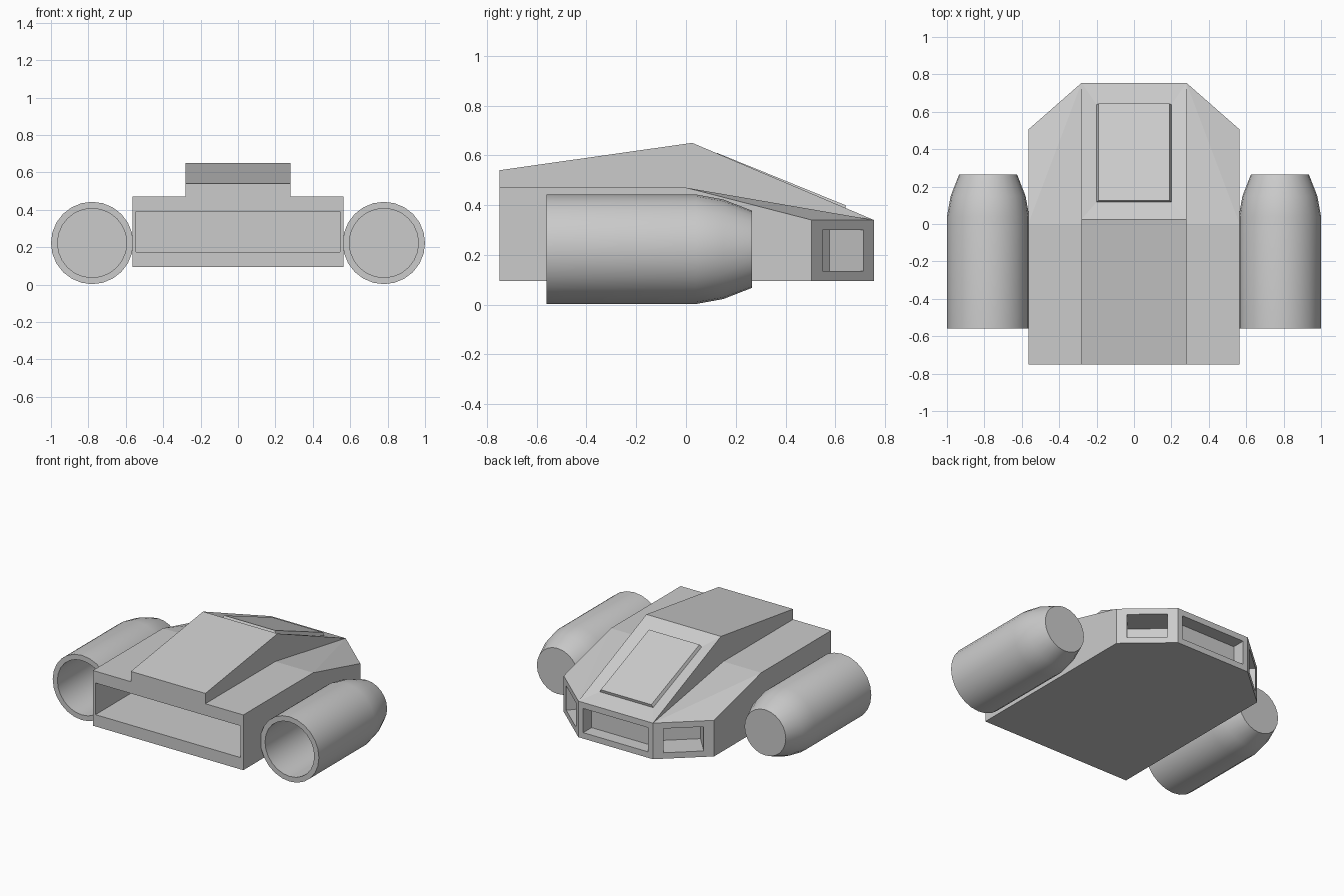
import bpy, bmesh, math
from mathutils import Vector

if "Cube" in bpy.data.objects:
    bpy.data.objects.remove(bpy.data.objects["Cube"])


def make_object(name, bm):
    mesh = bpy.data.meshes.new(name)
    bm.to_mesh(mesh)
    bm.free()
    obj = bpy.data.objects.new(name, mesh)
    bpy.context.collection.objects.link(obj)
    return obj


def pocket(bm, face, u, v, depth):
    """Sink a scaled opening (u across, v in height) into an upright face."""
    lo = Vector([min(p.co[i] for p in face.verts) for i in range(3)])
    hi = Vector([max(p.co[i] for p in face.verts) for i in range(3)])
    mid, n = (lo + hi) / 2, face.normal.copy()
    rim = [mid + Vector(((p.co.x - mid.x) * u, (p.co.y - mid.y) * u,
                         (p.co.z - mid.z) * v)) for p in face.verts]
    for offset in (0, depth):
        bmesh.ops.inset_individual(bm, faces=[face], thickness=0, depth=0)
        for p, co in zip(face.verts, match(face, rim)):
            p.co = co - n * offset


def match(face, targets):
    """Order target points by nearest corner of the face."""
    pts = list(targets)
    best = min(range(len(pts)), key=lambda s: sum(
        (p.co - pts[(i + s) % len(pts)]).length for i, p in enumerate(face.verts)))
    return pts[best:] + pts[:best]


# Hull and cabin: half the corners, mirrored into one closed shell
corners = dict(
    a=(.565, -.75, .095), b=(.565, .505, .095), c=(.28, .755, .095),
    d=(.565, -.75, .47), e=(.565, 0, .47), f=(.565, .505, .34), g=(.28, .755, .34),
    h=(.28, -.75, .47), i=(.28, 0, .47), j=(.28, -.75, .54), k=(.28, .025, .65))
bm = bmesh.new()
V = {}
for key, (x, y, z) in corners.items():
    V[key] = bm.verts.new((x, y, z))
    V[key.upper()] = bm.verts.new((-x, y, z))


def face(keys):
    return bm.faces.new([V[q] for q in keys])


for side in ("abfed", "deih", "efg", "egi", "higkj"):
    face(side)
    face(side.upper())
chamfers = [face("bcgf"), face("BCGF")]
face("abcCBA")
face("jkKJ")
face("hjJH")
nose = face("cCGg")
rear = face("aADHhd")
windshield = face("kgGK")
bmesh.ops.recalc_face_normals(bm, faces=bm.faces[:])
bm.normal_update()

# Nose lamps and rear intake
pocket(bm, nose, .87, .67, .09)
for ch in chamfers:
    pocket(bm, ch, .66, .67, .18)
pocket(bm, rear, .965, .573, .5)

# Windscreen: sunken surround, then a slightly raised pane
for half, back, front, low_back, low_front in (
        (.2, .117, .638, -.018, -.010), (.19, .126, .643, .002, .011)):
    bmesh.ops.inset_individual(bm, faces=[windshield], thickness=0, depth=0)
    mid_y = sum(p.co.y for p in windshield.verts) / 4
    for p in windshield.verts:
        at_front = p.co.y > mid_y
        y = front if at_front else back
        z = .65 - (y - .025) * .31 / .73 + (low_front if at_front else low_back)
        p.co = (math.copysign(half, p.co.x), y, z)
make_object("hull", bm)

# Engine pods: lathed profile (radius, y) with a hollow end, mirrored
profile = [(0, .265), (.155, .265), (.2, .15), (.22, .04), (.22, -.56),
           (.185, -.56), (.185, -.05), (0, -.05)]
bm = bmesh.new()
ring = [bm.verts.new((.78 + r, y, .2225)) for r, y in profile]
edges = [bm.edges.new(pair) for pair in zip(ring, ring[1:])]
bmesh.ops.spin(bm, geom=ring + edges, cent=(.78, 0, .2225), axis=(0, 1, 0),
               angle=math.tau, steps=24, use_merge=True)
bmesh.ops.remove_doubles(bm, verts=bm.verts[:], dist=.0005)
bmesh.ops.recalc_face_normals(bm, faces=bm.faces[:])
pods = make_object("engine_pods", bm)
mirror = pods.modifiers.new("mirror", 'MIRROR')
mirror.use_axis = (True, False, False)
bpy.context.view_layer.objects.active = pods
pods.select_set(True)
bpy.ops.object.shade_smooth_by_angle(angle=math.radians(30))
